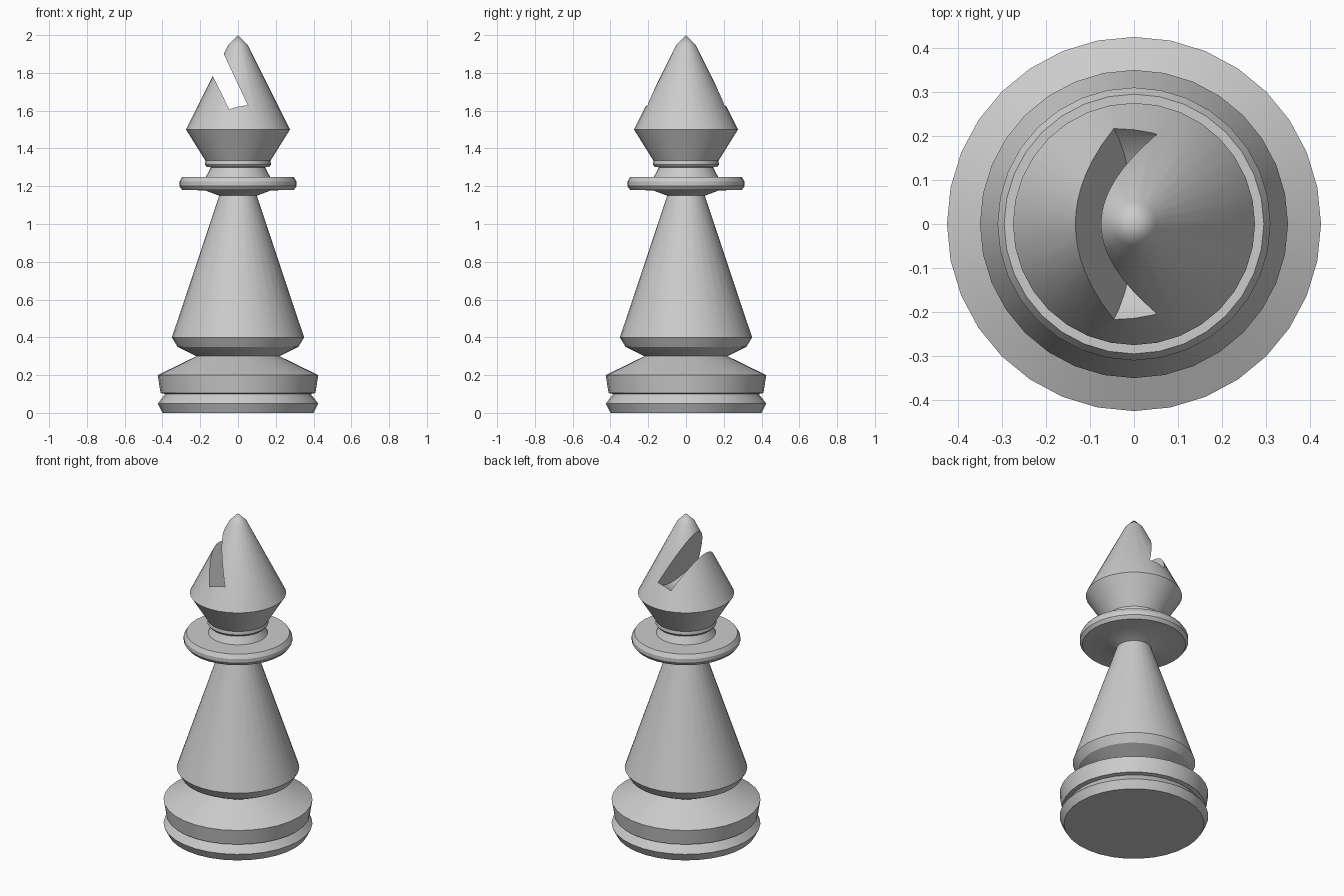
import bpy, bmesh
from math import sin, cos, pi, sqrt, radians
from mathutils import Vector

if "Cube" in bpy.data.objects:
    bpy.data.objects.remove(bpy.data.objects["Cube"])

SEGMENTS = 32


def add_mesh(name, bm):
    bmesh.ops.recalc_face_normals(bm, faces=bm.faces)
    mesh = bpy.data.meshes.new(name)
    bm.to_mesh(mesh)
    bm.free()
    obj = bpy.data.objects.new(name, mesh)
    bpy.context.collection.objects.link(obj)
    return obj


def lathe(name, profile):
    """Revolve (radius, height) points about z; both ends lie on the axis."""
    bm = bmesh.new()
    rings = []
    for r, z in profile:
        count = SEGMENTS if r > 0 else 1
        rings.append([bm.verts.new((r * cos(2 * pi * i / SEGMENTS),
                                    r * sin(2 * pi * i / SEGMENTS), z))
                      for i in range(count)])
    for a, b in zip(rings, rings[1:]):
        for i in range(SEGMENTS):
            j = (i + 1) % SEGMENTS
            corners = [a[i % len(a)], a[j % len(a)], b[j % len(b)], b[i % len(b)]]
            bm.faces.new(list(dict.fromkeys(corners)))
    return add_mesh(name, bm)


# Turned body: base, tapering stem, collar, neck and pointed head
body = lathe("bishop_body", [
    (0, 0), (0.40, 0), (0.425, 0.05), (0.385, 0.10),
    (0.41, 0.105), (0.425, 0.20), (0.22, 0.30), (0.32, 0.35), (0.35, 0.40),
    (0.10, 1.15), (0.175, 1.178), (0.295, 1.18), (0.31, 1.20), (0.31, 1.225),
    (0.295, 1.25), (0.17, 1.25), (0.143, 1.30), (0.165, 1.302),
    (0.175, 1.315), (0.172, 1.335), (0.275, 1.50), (0.05, 1.95), (0, 2.0)])


# Slanted slot in the head, with a rounded floor that dips in the middle
def slot_side(bm, low, high, half_width, radius=0.28):
    low, high = Vector((low[0], 0, low[1])), Vector((high[0], 0, high[1]))
    up = (high - low).normalized()
    centre = sqrt(radius ** 2 - half_width ** 2)
    outline = [(radius * sin(t), centre - radius * cos(t))
               for t in (-pi / 2 + pi * i / 16 for i in range(17))]
    outline += [(radius, 0.7), (-radius, 0.7)]
    return [bm.verts.new(low + up * s + Vector((0, y, 0))) for y, s in outline]


bm = bmesh.new()
left = slot_side(bm, (-0.046, 1.606), (-0.134, 1.785), 0.218)
right = slot_side(bm, (0.052, 1.628), (-0.075, 1.90), 0.205)
bm.faces.new(left)
bm.faces.new(right[::-1])
for i in range(len(left)):
    j = (i + 1) % len(left)
    a, b, c, d = left[i], left[j], right[j], right[i]
    bm.faces.new((a, b, c))
    bm.faces.new((a, c, d))
cutter = add_mesh("slot_cutter", bm)
cutter.hide_render = True
cutter.hide_set(True)

bpy.context.view_layer.objects.active = body
body.select_set(True)
cut = body.modifiers.new("slot", 'BOOLEAN')
cut.operation = 'DIFFERENCE'
cut.solver = 'EXACT'
cut.object = cutter
bpy.ops.object.modifier_apply(modifier="slot")
bpy.data.objects.remove(cutter)

bpy.ops.object.shade_smooth_by_angle(angle=radians(30))
